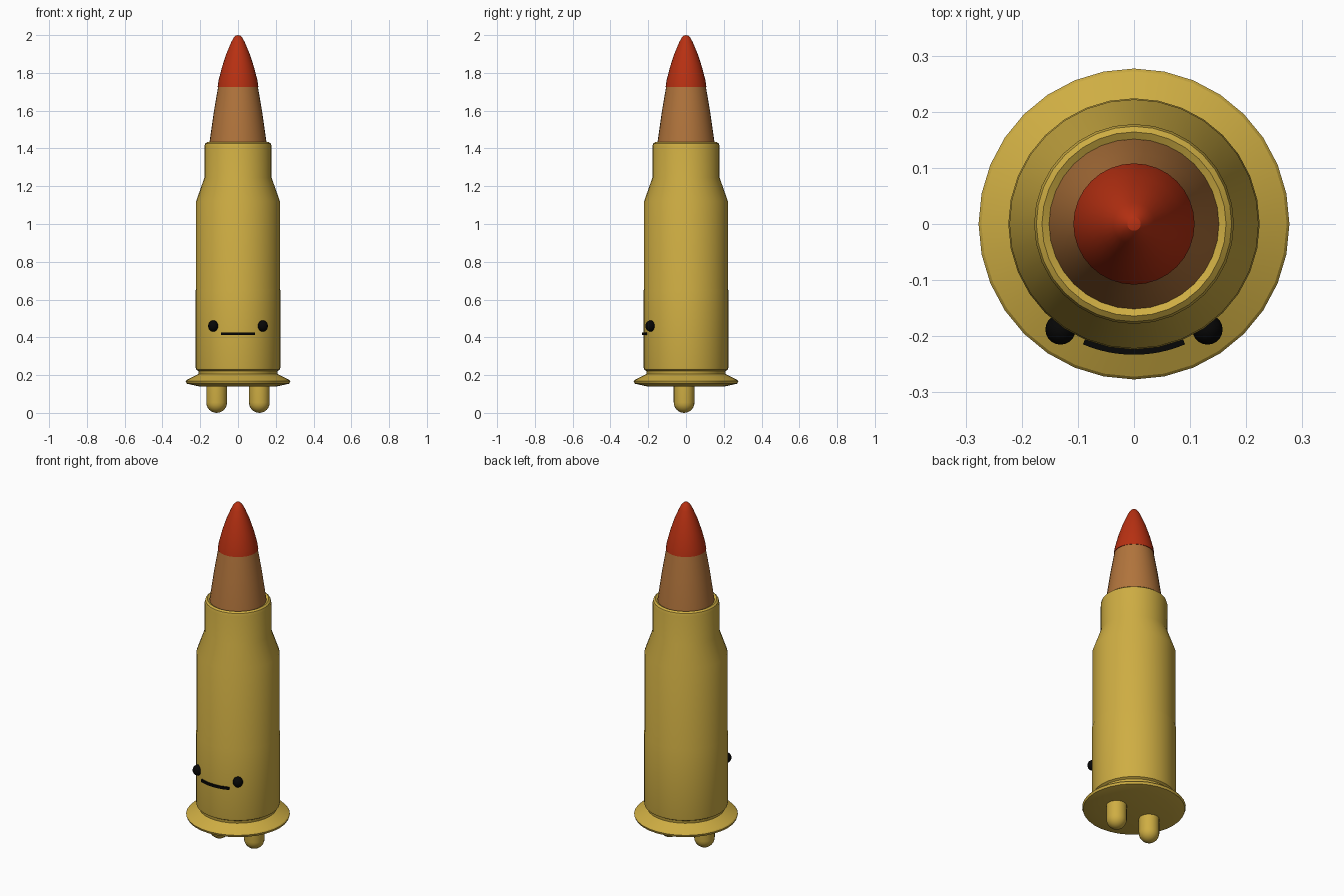
import bpy, bmesh, math
from mathutils import Matrix

if "Cube" in bpy.data.objects:
    bpy.data.objects.remove(bpy.data.objects["Cube"])


def material(name, rgb):
    m = bpy.data.materials.new(name)
    m.diffuse_color = (*rgb, 1)
    m.use_nodes = True
    m.node_tree.nodes["Principled BSDF"].inputs["Base Color"].default_value = m.diffuse_color
    return m


BRASS = material("brass", (0.62, 0.42, 0.056))
COPPER = material("copper", (0.44, 0.175, 0.045))
RED = material("red paint", (0.48, 0.03, 0.006))
BLACK = material("black", (0.002, 0.002, 0.002))


def finish(bm, name, mat, angle=30):
    bmesh.ops.recalc_face_normals(bm, faces=bm.faces)
    me = bpy.data.meshes.new(name)
    bm.to_mesh(me)
    bm.free()
    me.materials.append(mat)
    ob = bpy.data.objects.new(name, me)
    bpy.context.collection.objects.link(ob)
    bpy.ops.object.select_all(action='DESELECT')
    ob.select_set(True)
    bpy.context.view_layer.objects.active = ob
    bpy.ops.object.shade_smooth_by_angle(angle=math.radians(angle))
    return ob


def lathe(name, profile, mat, sides=32, loc=(0, 0, 0), angle=30):
    """Spin (radius, height) points around z; radius 0 closes to a pole."""
    bm = bmesh.new()
    rings = []
    for r, z in profile:
        n = sides if r > 0 else 1
        rings.append([bm.verts.new((loc[0] + r * math.sin(math.tau * i / sides),
                                    loc[1] + r * math.cos(math.tau * i / sides),
                                    loc[2] + z)) for i in range(n)])
    for a, b in zip(rings, rings[1:]):
        for i in range(sides):
            j = (i + 1) % sides
            quad = [a[i % len(a)], a[j % len(a)], b[j % len(b)], b[i % len(b)]]
            bm.faces.new(list(dict.fromkeys(quad)))
    return finish(bm, name, mat, angle)


# Brass case: flared rim, groove, body, shoulder and rolled neck lip
lathe("case", [(0, 0.14), (0.205, 0.14), (0.272, 0.155), (0.277, 0.168),
               (0.272, 0.174), (0.222, 0.2), (0.208, 0.207), (0.21, 0.222),
               (0.222, 0.229), (0.224, 0.24), (0.224, 0.65), (0.222, 0.66),
               (0.222, 1.12), (0.178, 1.245), (0.178, 1.41), (0.174, 1.425),
               (0.164, 1.433), (0.15, 1.425), (0, 1.42)], BRASS, angle=20)

# Copper jacket and painted tip
lathe("jacket", [(0, 1.41), (0.153, 1.41), (0.15, 1.44), (0.127, 1.6),
                 (0.105, 1.728), (0, 1.728)], COPPER)
lathe("tip", [(0, 1.726), (0.108, 1.726), (0.103, 1.76), (0.085, 1.83),
              (0.062, 1.9), (0.037, 1.96), (0.024, 1.985), (0.012, 1.997),
              (0, 2.0)], RED)

# Rounded feet
R = 0.055
dome = [(R * math.sin(a), R - R * math.cos(a))
        for a in (math.radians(15 * k) for k in range(7))]
for side, label in ((-1, "left"), (1, "right")):
    lathe(label + "_foot", dome + [(R, 0.145), (0, 0.145)], BRASS,
          sides=20, loc=(side * 0.113, -0.01, 0))
    # Bead eyes set into the body
    bm = bmesh.new()
    bmesh.ops.create_uvsphere(
        bm, u_segments=20, v_segments=12, radius=0.027,
        matrix=Matrix.Translation((side * 0.131, -0.188, 0.46))
        @ Matrix.Diagonal((1, 1, 1.1, 1)))
    finish(bm, label + "_eye", BLACK, 60)

# Mouth: thin curved bar hugging the body
bm = bmesh.new()
sections = []
for k in range(13):
    a = math.radians(-23 + 46 * k / 12)
    sections.append([bm.verts.new((r * math.sin(a), -r * math.cos(a), z))
                     for r, z in ((0.218, 0.412), (0.233, 0.412),
                                  (0.233, 0.426), (0.218, 0.426))])
for a, b in zip(sections, sections[1:]):
    for i in range(4):
        j = (i + 1) % 4
        bm.faces.new((a[i], a[j], b[j], b[i]))
bm.faces.new(sections[0])
bm.faces.new(sections[-1])
finish(bm, "mouth", BLACK)
